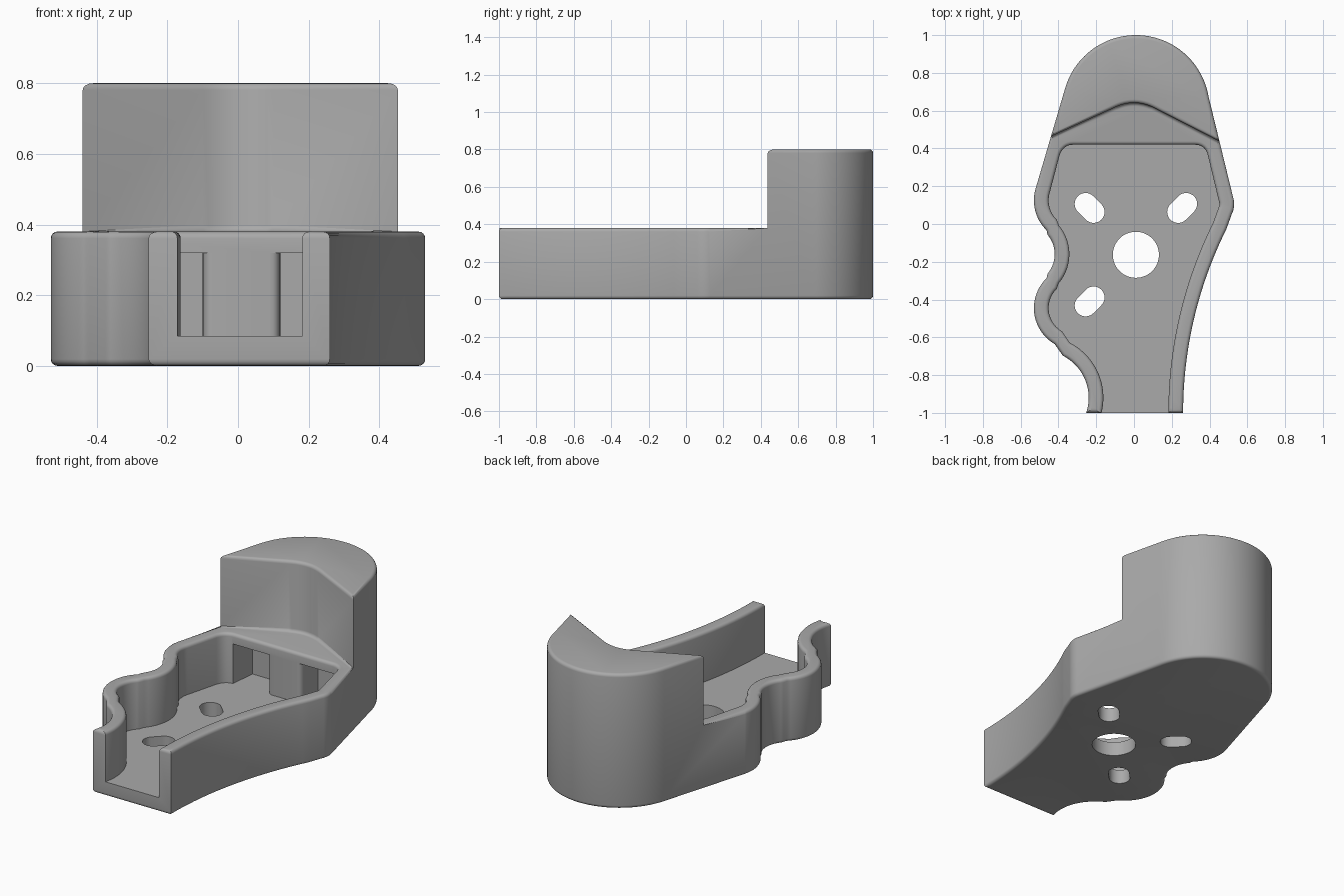
import bpy, bmesh, math

if "Cube" in bpy.data.objects:
    bpy.data.objects.remove(bpy.data.objects["Cube"], do_unlink=True)

RIM, FLOOR, TOP, WALL = 0.38, 0.085, 0.80, 0.078

grey = bpy.data.materials.new("plain grey")
grey.use_nodes = True
grey.diffuse_color = (0.4, 0.4, 0.4, 1)
grey.node_tree.nodes["Principled BSDF"].inputs["Base Color"].default_value = (0.4, 0.4, 0.4, 1)


def arc(cx, cy, r, a0, a1, n=16):
    angles = [math.radians(a0 + (a1 - a0) * i / n) for i in range(n + 1)]
    return [(cx + r * math.cos(a), cy + r * math.sin(a)) for a in angles]


def bend(a, b, c, n=8):
    """Rounded corner from a to c around b."""
    pts = []
    for i in range(n + 1):
        t = i / n
        pts.append(tuple((1 - t) ** 2 * p + 2 * t * (1 - t) * q + t * t * r
                         for p, q, r in zip(a, b, c)))
    return pts


def prism(name, pts, z0, z1):
    bm = bmesh.new()
    face = bm.faces.new([bm.verts.new((x, y, z0)) for x, y in pts])
    top = bmesh.ops.extrude_face_region(bm, geom=[face])["geom"]
    bmesh.ops.translate(bm, vec=(0, 0, z1 - z0),
                        verts=[v for v in top if isinstance(v, bmesh.types.BMVert)])
    bmesh.ops.recalc_face_normals(bm, faces=bm.faces)
    mesh = bpy.data.meshes.new(name)
    bm.to_mesh(mesh)
    bm.free()
    mesh.materials.append(grey)
    ob = bpy.data.objects.new(name, mesh)
    bpy.context.collection.objects.link(ob)
    return ob


def cut(body, cutter):
    cutter.hide_render = True
    bpy.context.view_layer.objects.active = body
    mod = body.modifiers.new("cut", "BOOLEAN")
    mod.operation, mod.solver, mod.object = "DIFFERENCE", "EXACT", cutter
    bpy.ops.object.modifier_apply(modifier=mod.name)
    bpy.data.objects.remove(cutter, do_unlink=True)


def right_side(t, start):
    return (arc(2.44, -1, 2.18 + t, start, 153.5, 24)
            + arc(0.41, 0.105, 0.12 - t, -26.5, 12, 8))


def left_side(t, end):
    return (arc(-0.31, 0.125, 0.22 - t, 163, 226)
            + arc(-0.58, -0.16, 0.16 + t, 46, -46)[1:-1]
            + arc(-0.31, -0.445, 0.22 - t, 134, 240, 20)
            + arc(-0.49, -0.92, 0.25 + t, 63, end, 20))


# Outer body
outline = right_side(0, 180) + arc(0.01, 0.61, 0.39, 10, 163, 48) + left_side(0, -18.7)
outline[-1] = (outline[-1][0], -1)
body = prism("holder_body", outline, 0, TOP)

# Low front part, leaving the tall back block with a rounded V face
vee = [(-0.7, 0.345)] + bend((-0.1, 0.618), (0, 0.665), (0.1, 0.618), 12) + [(0.7, 0.31)]
cut(body, prism("front_cutter", vee + [(0.7, -1.5), (-0.7, -1.5)], RIM, 1))

# Open pocket inside the wall
pocket = (right_side(WALL, 183)
          + bend((0.392, 0.36), (0.38, 0.42), (0.32, 0.42))
          + bend((-0.32, 0.42), (-0.377, 0.42), (-0.395, 0.36))
          + left_side(WALL, -18))
cut(body, prism("pocket_cutter", pocket, FLOOR, 1))

# Round the rim, the block top, the block foot and the underside
bm = bmesh.new()
bm.from_mesh(body.data)
bmesh.ops.remove_doubles(bm, verts=bm.verts, dist=0.0005)


def is_rounded(e):
    z0, z1 = (v.co.z for v in e.verts)
    level = min(abs(z0 - h) for h in (0, RIM, TOP)) < 0.001
    return level and abs(z0 - z1) < 0.001 and e.calc_face_angle(0) > 0.6


bmesh.ops.bevel(bm, geom=[e for e in bm.edges if is_rounded(e)], offset=0.019,
                offset_type="OFFSET", segments=4, profile=0.5, affect="EDGES",
                clamp_overlap=False)
bm.to_mesh(body.data)
bm.free()

# Recesses beneath the block on either side of a central column
recess = ([(-0.33, 0.40), (-0.07, 0.40)]
          + bend((-0.07, 0.42), (-0.1, 0.42), (-0.1, 0.46), 6)
          + [(-0.1, 0.58), (-0.31, 0.58)])
cut(body, prism("recess_cutter_right", recess, FLOOR, 0.32))
cut(body, prism("recess_cutter_left", [(0.02 - x, y) for x, y in recess], FLOOR, 0.32))

# Central hole and slanted slots through the floor
cut(body, prism("hole_cutter", arc(0.01, -0.163, 0.122, 0, 352.5, 47), -0.1, 0.2))
for x, y, angle in ((-0.235, 0.085, 135), (0.255, 0.085, 45), (-0.235, -0.41, 225)):
    a = math.radians(angle)
    dx, dy = 0.03 * math.cos(a), 0.03 * math.sin(a)
    slot = (arc(x + dx, y + dy, 0.058, angle - 90, angle + 90)
            + arc(x - dx, y - dy, 0.058, angle + 90, angle + 270))
    cut(body, prism("slot_cutter", slot, -0.1, 0.2))

# Smooth curved walls, crisp edges
bpy.ops.object.select_all(action="DESELECT")
body.select_set(True)
bpy.context.view_layer.objects.active = body
bpy.ops.object.shade_smooth_by_angle(angle=math.radians(32))
